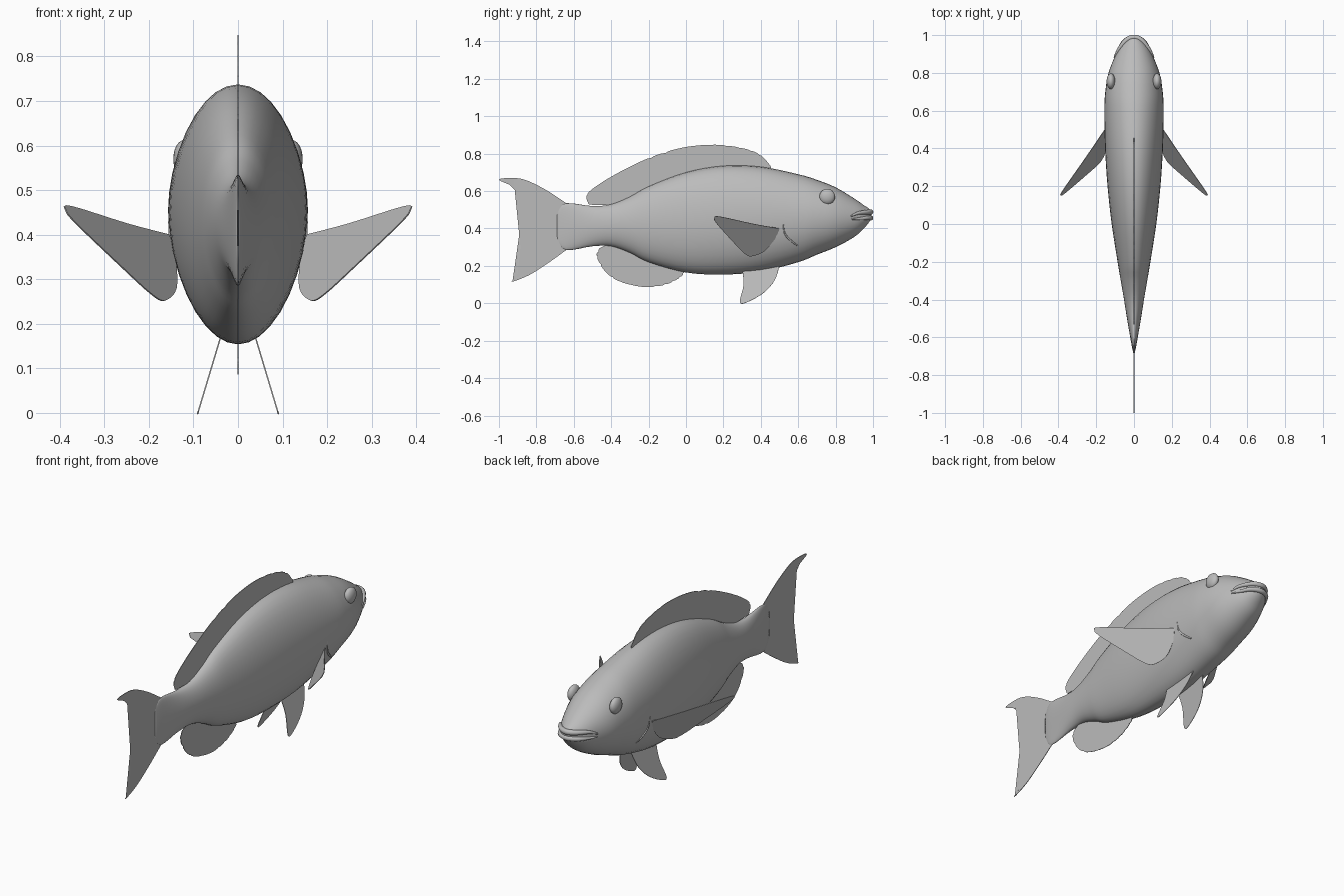
import bpy, bmesh, math
from mathutils import Vector

if "Cube" in bpy.data.objects:
    bpy.data.objects.remove(bpy.data.objects["Cube"])

GREY = (0.5, 0.5, 0.5, 1)
grey = bpy.data.materials.new("soft grey")
grey.use_nodes = True
grey.diffuse_color = GREY
grey.node_tree.nodes["Principled BSDF"].inputs["Base Color"].default_value = GREY


def finish(name, bm, smooth=True):
    """Turn a bmesh into a named object in the shared colour."""
    mesh = bpy.data.meshes.new(name)
    for face in bm.faces:
        face.smooth = smooth
    bm.to_mesh(mesh)
    bm.free()
    mesh.materials.append(grey)
    obj = bpy.data.objects.new(name, mesh)
    bpy.context.collection.objects.link(obj)
    return obj


def spline(points, steps=4):
    """Smooth open curve passing through every control point."""
    pts = [Vector(p) for p in points]
    pts = [pts[0] * 2 - pts[1]] + pts + [pts[-1] * 2 - pts[-2]]
    out = []
    for a, b, c, d in zip(pts, pts[1:], pts[2:], pts[3:]):
        for i in range(steps):
            t = i / steps
            out.append(b + (c - a) * t / 2 + (a * 2 - b * 5 + c * 4 - d) * t**2 / 2
                       + (b * 3 - a - c * 3 + d) * t**3 / 2)
    return out + [pts[-2]]


# Body stations: y, top, bottom, half width
STATIONS = spline([Vector(s).to_4d() if len(s) == 3 else Vector(s) for s in [
    (-.69, .49, .34, .002), (-.64, .535, .285, .013), (-.5, .52, .305, .037),
    (-.4, .53, .305, .053), (-.3, .57, .27, .07), (-.2, .625, .22, .087),
    (0, .7, .165, .118), (.2, .735, .154, .14), (.4, .73, .17, .153),
    (.6, .69, .22, .157), (.7, .66, .26, .152), (.8, .62, .3, .135),
    (.9, .56, .355, .095), (.95, .525, .4, .064), (.98, .505, .435, .036),
    (.992, .485, .46, .012)]])


def body_x(y, z):
    """Half width of the body at a given length and height."""
    _, top, bottom, width = min(STATIONS, key=lambda s: abs(s[0] - y))
    h = (z - (top + bottom) / 2) / ((top - bottom) / 2)
    return width * math.sqrt(max(0, 1 - h * h))


def build_body(sides=36):
    bm = bmesh.new()
    rings = []
    for y, top, bottom, width in STATIONS:
        mid, half = (top + bottom) / 2, (top - bottom) / 2
        angles = [math.tau * i / sides for i in range(sides)]
        rings.append([bm.verts.new((width * math.sin(a), y, mid + half * math.cos(a)))
                      for a in angles])
    for r, s in zip(rings, rings[1:]):
        for i in range(sides):
            j = (i + 1) % sides
            bm.faces.new((r[i], r[j], s[j], s[i]))
    bm.faces.new(rings[0])
    bm.faces.new(rings[-1])
    bmesh.ops.recalc_face_normals(bm, faces=bm.faces)
    finish("body", bm)


def fin(name, edge, root, place=lambda y, z: 0.0, scallop=0.0):
    """Thin sheet: a curved free edge closed by a straight-sided root."""
    steps = 8 if scallop else 4
    outline = spline(edge, steps)
    if scallop:
        centre = sum(outline, Vector((0, 0))) / len(outline)
        for i, p in enumerate(outline):
            if i % 4 == 0:
                outline[i] = p + (centre - p).normalized() * scallop
    bm = bmesh.new()
    verts = [bm.verts.new((place(y, z), y, z)) for y, z in outline + [Vector(p) for p in root]]
    bm.faces.new(verts)
    bmesh.ops.triangulate(bm, faces=bm.faces)
    obj = finish(name, bm, smooth=False)
    mod = obj.modifiers.new("thickness", "SOLIDIFY")
    mod.thickness = 0.003
    mod.offset = 0


def tube(name, points, radius):
    """Rounded strand along a smooth path, tapering at both ends."""
    curve = bpy.data.curves.new(name, "CURVE")
    curve.dimensions = "3D"
    curve.bevel_depth = radius
    curve.bevel_resolution = 3
    path = spline(points)
    line = curve.splines.new("POLY")
    line.points.add(len(path) - 1)
    for i, (point, co) in enumerate(zip(line.points, path)):
        point.co = (*co, 1)
        point.radius = 0.25 + 0.75 * math.sin(math.pi * i / (len(path) - 1))
    line.use_smooth = True
    curve.materials.append(grey)
    bpy.context.collection.objects.link(bpy.data.objects.new(name, curve))


build_body()

# Fins on the centre line
fin("tail_fin",
    [(-.64, .535), (-.75, .607), (-.86, .66), (-.94, .67), (-1, .66), (-.92, .62),
     (-.865, .55), (-.85, .4), (-.835, .24), (-.86, .168), (-.935, .115),
     (-.84, .15), (-.73, .22), (-.64, .285)],
    [(-.6, .3), (-.6, .52)])
fin("dorsal_fin",
    [(-.52, .525), (-.53, .58), (-.46, .64), (-.33, .715), (-.19, .78), (-.03, .83),
     (.14, .848), (.29, .832), (.395, .795), (.46, .725)],
    [(.4, .68), (.2, .69), (0, .65), (-.2, .58), (-.3, .54), (-.42, .525)],
    scallop=.005)
fin("anal_fin",
    [(-.46, .3), (-.477, .25), (-.43, .168), (-.35, .115), (-.22, .087), (-.11, .1),
     (-.03, .14), (0, .18)],
    [(0, .22), (-.2, .27), (-.33, .31), (-.42, .315)], scallop=.005)

# Paired parts, mirrored across the body
for side, s in (("left", 1), ("right", -1)):
    fin(side + "_pectoral_fin",
        [(.5, .4), (.36, .425), (.18, .464), (.152, .455), (.165, .425), (.25, .33),
         (.31, .268), (.35, .252), (.42, .28), (.48, .35)], [],
        lambda y, z: s * (.155 - .583 * (y - .5) + .527 * (z - .4)))
    fin(side + "_pelvic_fin",
        [(.3, .19), (.308, .1), (.288, .003), (.34, .012), (.42, .06), (.475, .125),
         (.5, .2)], [], lambda y, z: s * (.09 - .3 * z))

    # Eye with a slightly raised ball
    bm = bmesh.new()
    bmesh.ops.create_uvsphere(bm, u_segments=24, v_segments=12, radius=.042)
    bmesh.ops.scale(bm, vec=(.55, 1, 1), verts=bm.verts)
    bmesh.ops.translate(bm, vec=(s * .122, .755, .57), verts=bm.verts)
    finish(side + "_eye", bm)

    # Edge of the gill cover, lying on the skin
    gill = [(.52, .43), (.53, .37), (.58, .32), (.65, .28)]
    tube(side + "_gill_edge", [(s * body_x(y, z), y, z) for y, z in gill], .005)


def lip(name, half, radius):
    """Lip wrapping the snout from corner to corner."""
    left = [(body_x(y, z), y, z) for y, z in half]
    tip = (0, .988, half[-1][1])
    tube(name, left + [tip] + [(-x, y, z) for x, y, z in reversed(left)], radius)


lip("upper_lip", [(.88, .465), (.92, .482), (.97, .488)], .014)
lip("lower_lip", [(.885, .45), (.93, .452), (.97, .456)], .013)
